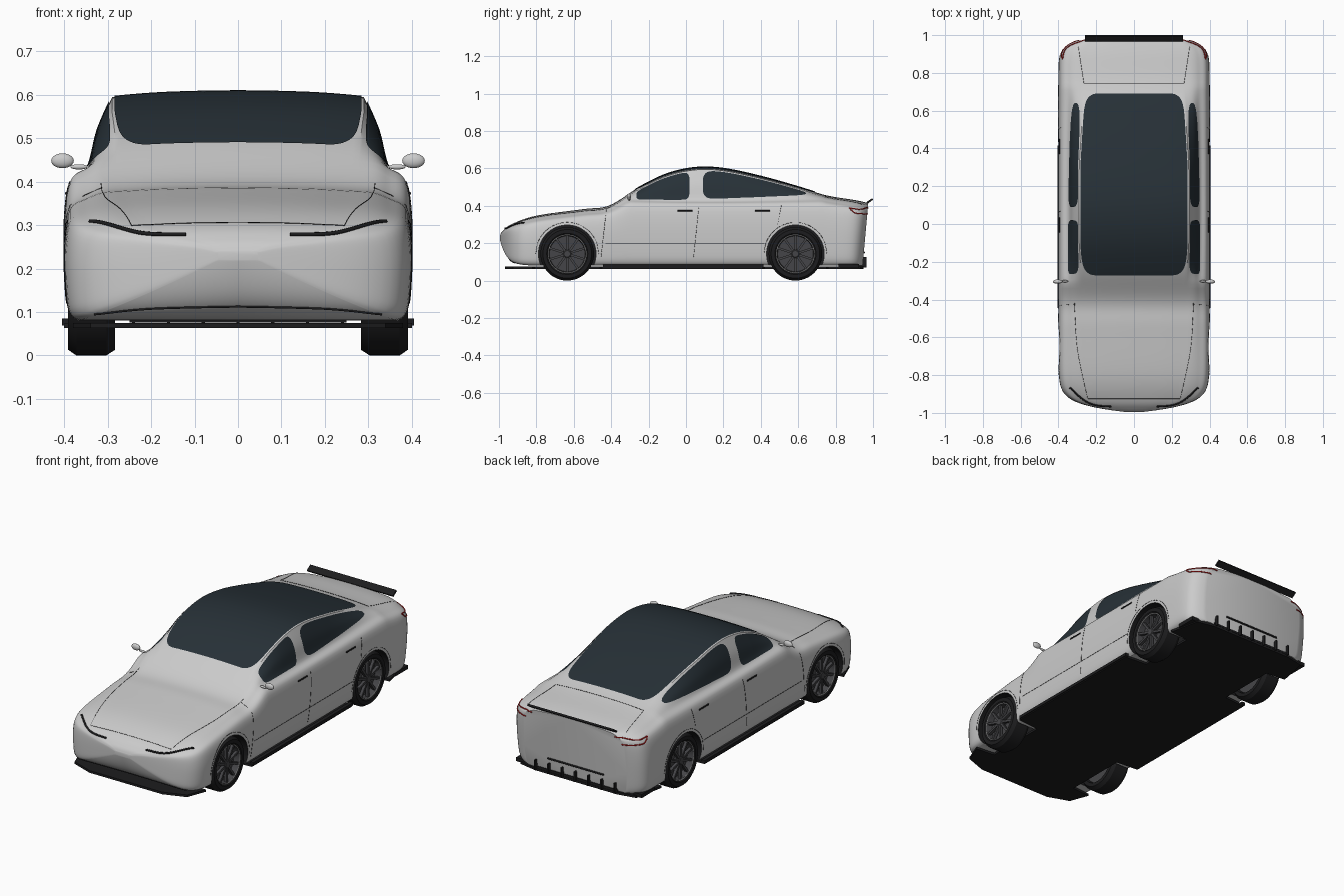
import bpy, bmesh, math
from mathutils import Vector
from mathutils.bvhtree import BVHTree

if "Cube" in bpy.data.objects:
    bpy.data.objects.remove(bpy.data.objects["Cube"])

def mat(name, c):
    m = bpy.data.materials.new(name)
    m.diffuse_color = (*c, 1)
    m.use_nodes = True
    m.node_tree.nodes["Principled BSDF"].inputs["Base Color"].default_value = m.diffuse_color
    return m

PAINT, BLACK = mat("paint", (.75, .75, .75)), mat("black", (.012, .012, .013))
GLASS, RIM = mat("glass", (.02, .03, .038)), mat("rim", (.06, .06, .065))
RED, SILVER = mat("red_lamp", (.5, .01, .01)), mat("silver", (.6, .6, .6))

def finish(bm, name, m, mirror=False, loc=(0, 0, 0)):
    bmesh.ops.recalc_face_normals(bm, faces=bm.faces)
    me = bpy.data.meshes.new(name)
    bm.to_mesh(me)
    bm.free()
    me.materials.append(m)
    ob = bpy.data.objects.new(name, me)
    ob.location = loc
    bpy.context.collection.objects.link(ob)
    if mirror:
        ob.modifiers.new("mirror", 'MIRROR').use_mirror_merge = False
    return ob

def grid(bm, rows, closed=False):
    vs = [[bm.verts.new(p) for p in r] for r in rows]
    n = len(rows[0])
    for a, b in zip(vs, vs[1:]):
        for i in range(n if closed else n - 1):
            j = (i + 1) % n
            bm.faces.new((a[i], a[j], b[j], b[i]))
    return vs

def catmull(pts, n, pre=None):
    P = [Vector(p) for p in pts]
    P = [Vector(pre) if pre else P[0]] + P + [P[-1]]
    out = []
    for a, b, c, d in zip(P, P[1:], P[2:], P[3:]):
        for k in range(n):
            t = k / n
            out.append(b + .5 * t * (c - a + t * (2*a - 5*b + 4*c - d + t * (3*(b - c) + d - a))))
    return out + [P[-2]]

# Centreline roof profile (y, z); every other body dimension follows by rule
TOP = catmull([(-.995, .24), (-.98, .266), (-.93, .303), (-.8, .347), (-.55, .382), (-.41, .402),
               (-.25, .5), (-.1, .572), (.05, .605), (.2, .6), (.4, .558), (.6, .502),
               (.75, .456), (.9, .431), (.975, .415)], 7)

def station(y, zt):
    # half width, bottom, roof edge x and z, shoulder x and z
    w = .4 * (1 - math.exp(-(y + 1) / .04)) * (1 - math.exp((y - 1.02) / .03))
    zb = .08 + .14 * math.exp(-(y + .995) / .035)
    r = w * (.725 - .15 * max(0, abs(y - .1) - .2))
    return w, zb, r, zt - .025 * (zt - zb), .865 * w, min(zt - .08 * (zt - zb), .432)

def edge(y):
    # roof edge x and z at any y
    for (a, u), (b, v) in zip(TOP, TOP[1:]):
        if y <= b:
            return station(y, u + (v - u) * (y - a) / (b - a))[2:4]

def section(y, zt):
    w, zb, r, ze, s, zs = station(y, zt)
    h = zs - zb
    p1 = (.6 * r, zt - .3 * (zt - ze))
    k = .005 * min(1, h / .3)
    top = catmull([(0, zt), p1, (r, ze)], 5, (-p1[0], p1[1]))
    side = catmull([(r, ze), ((r + s) / 2 + k, (ze + zs) / 2 + k), (s, zs),
                    (s + .75 * (w - s), zs - .09 * h), (w, zb + .62 * h), (w * .99, zb + .2 * h),
                    (w * .965, zb + .05 * h), (w * .92, zb)], 5)
    half = top + side[1:] + [Vector((0, zb))]
    ring = half + [Vector((-p[0], p[1])) for p in half[-2:0:-1]]
    t = max(0, (y - .8) / .175)      # lean the tail forwards towards the bottom
    return [(p[0], y - .09 * t * t * (3 - 2 * t) * (.42 - p[1]), p[1]) for p in ring]

bm = bmesh.new()
rings = grid(bm, [section(*p) for p in TOP], True)
bm.faces.new(rings[0])
bm.faces.new(rings[-1])
bmesh.ops.recalc_face_normals(bm, faces=bm.faces)
BVH = BVHTree.FromBMesh(bm)
body = finish(bm, "body", PAINT)
body.data.materials.append(BLACK)

def snap(p, axis, off=.001):
    # drop a point onto the body along an axis, or to the nearest spot
    p = Vector(p)
    q = None
    if axis is not None:
        o, d = p.copy(), Vector()
        sgn = -1 if axis == 1 and p.y < 0 else 1
        o[axis], d[axis] = 2 * sgn, -sgn
        q, n = BVH.ray_cast(o, d)[:2]
    if q is None:
        q, n = BVH.find_nearest(p)[:2]
    return q + n * off

def line(name, pts, axis, r=.0008, m=BLACK):
    # mirrored trim line lying on the body
    path = [snap(p, axis) for p in catmull(pts, 10)]
    cu = bpy.data.curves.new(name, 'CURVE')
    cu.dimensions, cu.bevel_depth, cu.bevel_resolution, cu.use_fill_caps = '3D', r, 1, True
    for sx in (1, -1):
        sp = cu.splines.new('POLY')
        sp.points.add(len(path) - 1)
        for q, p in zip(sp.points, path):
            q.co = (p.x * sx, p.y, p.z, 1)
    cu.materials.append(m)
    bpy.context.collection.objects.link(bpy.data.objects.new(name, cu))

def lathe(bm, prof, n=48):
    grid(bm, [[(x, r * math.cos(a), r * math.sin(a)) for x, r in prof]
              for a in (math.tau * i / n for i in range(n + 1))])
    bmesh.ops.remove_doubles(bm, verts=bm.verts, dist=1e-5)

def box(bm, size, loc, rot=0):
    vs = bmesh.ops.create_cube(bm, size=1)['verts']
    bmesh.ops.scale(bm, vec=size, verts=vs)
    bmesh.ops.translate(bm, vec=loc, verts=vs)
    c, s = math.cos(rot), math.sin(rot)
    for v in vs:
        v.co.y, v.co.z = c * v.co.y - s * v.co.z, s * v.co.y + c * v.co.z

# Glass: rows from -1 to 1, ends rounded by a superellipse rule
def glass(name, y0, y1, row, mirror):
    rows = []
    for i in range(61):
        t = -math.cos(math.pi * i / 60)
        rows.append(row((y0 + y1) / 2 + (y1 - y0) / 2 * t, math.sqrt(max(0, 1 - abs(t) ** 14))))
    bm = bmesh.new()
    grid(bm, rows)
    finish(bm, name, GLASS, mirror)

def canopy_row(y, f):
    w = (edge(y)[0] - .006) * (.75 + .25 * f)
    return [snap((w * j / 12, y, 0), 2, .003) for j in range(-12, 13)]

def window_row(y, f):
    hi, lo = edge(y)[1] - .008, .43 + .04 * max(0, y)
    return [snap((0, y, (hi + lo) / 2 + (hi - lo) / 2 * (.3 + .7 * f) * j / 5), 0, .003) for j in range(-5, 6)]

glass("glass_canopy", -.27, .69, canopy_row, False)
glass("front_side_window", -.265, .02, window_row, True)
glass("rear_side_window", .09, .64, window_row, True)

# Wheel arches and wheels
WR = .143
for label, wy in (("front", -.635), ("rear", .585)):
    at = (0, wy, WR)
    bm = bmesh.new()
    lathe(bm, [(.262, 0), (.262, .154), (.5, .154), (.5, 0)], 64)
    cut = finish(bm, label + "_arch_cutter", PAINT, True, at)
    cut.data.materials.append(BLACK)
    for f in cut.data.polygons:
        f.material_index = 1
    cut.hide_render = True
    md = body.modifiers.new("arch", 'BOOLEAN')
    md.operation, md.object, md.solver = 'DIFFERENCE', cut, 'EXACT'
    bpy.context.view_layer.update()
    bpy.context.view_layer.objects.active = body
    bpy.ops.object.modifier_apply(modifier="arch")
    bpy.data.objects.remove(cut)

    bm = bmesh.new()
    lathe(bm, [(.30, .103), (.283, .11), (.283, .13), (.303, WR), (.372, WR),
               (.391, .13), (.391, .11), (.386, .103), (.30, .103)])
    finish(bm, label + "_tyre", BLACK, True, at)
    bm = bmesh.new()
    lathe(bm, [(.30, 0), (.30, .103), (.385, .104), (.385, .099), (.352, .095), (.352, 0)])
    lathe(bm, [(.35, .024), (.378, .024), (.383, .017), (.383, 0)], 24)
    for k in range(10):
        box(bm, (.016, .012, .084), (.372, 0, .06), math.tau * k / 10)
    finish(bm, label + "_rim", RIM, True, at)
    bm = bmesh.new()
    lathe(bm, [(.384, .099), (.387, .1), (.387, .103), (.384, .104)])
    finish(bm, label + "_rim_ring", SILVER, True, at)
    line(label + "_arch_seam", [(0, wy + .168 * math.cos(a), WR + .168 * math.sin(a))
                                for a in (math.pi * i / 8 for i in range(9))], 0)

# Flat underfloor with splitter, notched round the wheels
half = [(.22, -.968), (.34, -.925), (.38, -.82), (.27, -.81), (.27, -.46), (.4, -.45),
        (.4, .41), (.27, .42), (.27, .75), (.385, .76), (.35, .93), (.25, .95)]
bm = bmesh.new()
f = bm.faces.new([bm.verts.new((x, y, .063)) for x, y in half + [(-x, y) for x, y in half[::-1]]])
ext = bmesh.ops.extrude_face_region(bm, geom=[f])['geom']
bmesh.ops.translate(bm, vec=(0, 0, .012), verts=[v for v in ext if isinstance(v, bmesh.types.BMVert)])
bmesh.ops.triangulate(bm, faces=[f for f in bm.faces if len(f.verts) > 4])
finish(bm, "underfloor", BLACK)

# Sills, diffuser and spoiler
bm = bmesh.new()
box(bm, (.02, .86, .016), (.395, -.015, .077))
box(bm, (.05, .11, .02), (.355, .87, .078))
finish(bm, "side_skirt", BLACK, True)
bm = bmesh.new()
for k in range(-3, 4):
    box(bm, (.007, .07, .055), (.08 * k, .93, .098))
box(bm, (.5, .06, .012), (0, .92, .082))
finish(bm, "diffuser", BLACK)
bm = bmesh.new()
box(bm, (.52, .036, .01), (0, 0, 0), .6)
finish(bm, "rear_spoiler", BLACK, loc=(0, .983, .426))

# Door mirrors
bm = bmesh.new()
for size, loc in (((.026, .011, .017), (.404, -.305, .448)), ((.02, .006, .006), (.366, -.303, .434))):
    vs = bmesh.ops.create_uvsphere(bm, u_segments=20, v_segments=12, radius=1)['verts']
    bmesh.ops.scale(bm, vec=size, verts=vs)
    bmesh.ops.translate(bm, vec=loc, verts=vs)
finish(bm, "door_mirror", PAINT, True)

# Lamps, handles and panel seams
line("headlamp", [(.34, -.9, .308), (.31, -.9, .304), (.22, -.9, .281), (.12, -.9, .278)], 1, .005)
line("tail_lamp_upper", [(.25, .97, .388), (.36, .94, .388), (.39, .875, .395)], None, .003, RED)
line("tail_lamp_lower", [(.29, .97, .355), (.38, .91, .36), (.39, .875, .395)], None, .003, RED)
for label, y in (("front", -.045), ("rear", .37)):
    line(label + "_door_handle", [(0, y, .373), (0, y + .08, .373)], 0, .004)
line("rear_bumper_slot", [(0, .9, .15), (.17, .9, .15)], 1, .005)
line("lower_grille_line", [(0, -.9, .113), (.2, -.9, .108), (.33, -.9, .095)], 1, .0025)
line("front_door_seam", [(0, -.425, .385), (0, -.455, .12)], 0)
line("middle_door_seam", [(0, .068, .39), (0, .04, .12)], 0)
line("rear_door_seam", [(0, .51, .4), (0, .49, .3)], 0)
line("sill_seam", [(0, -.43, .197), (0, .42, .197)], 0)
line("bonnet_seam", [(.315, -.4, 0), (.3, -.66, 0), (.245, -.925, 0)], 2)
line("bonnet_front_seam", [(.245, -.925, 0), (0, -.925, 0)], 2)
line("boot_seam", [(.295, .94, 0), (.265, .745, 0)], 2)
line("boot_front_seam", [(.265, .745, 0), (0, .745, 0)], 2)

# Smooth shading with sharp creases kept
for ob in bpy.context.scene.objects:
    ob.select_set(ob.type == 'MESH')
bpy.context.view_layer.objects.active = body
bpy.ops.object.shade_smooth_by_angle(angle=math.radians(32))
